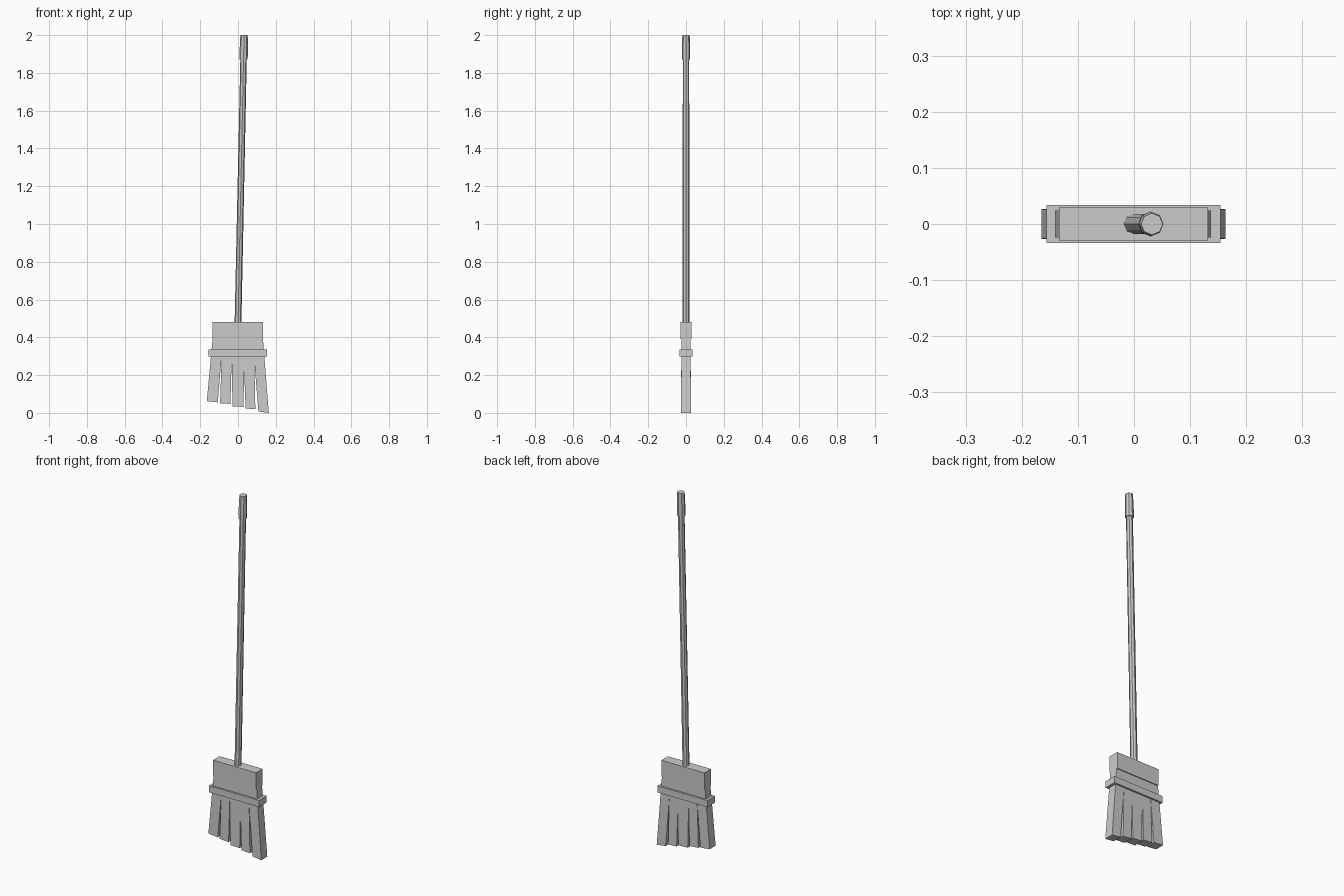
import bpy, bmesh
from math import sin, cos, pi

if "Cube" in bpy.data.objects:
    bpy.data.objects.remove(bpy.data.objects["Cube"])


def loft(name, rings):
    """Closed solid skinned through rings of equal point count, bottom to top."""
    bm = bmesh.new()
    loops = [[bm.verts.new(p) for p in ring] for ring in rings]
    n = len(loops[0])
    for a, b in zip(loops, loops[1:]):
        for i in range(n):
            j = (i + 1) % n
            bm.faces.new((a[i], a[j], b[j], b[i]))
    bm.faces.new(loops[0][::-1])
    bm.faces.new(loops[-1])
    bmesh.ops.recalc_face_normals(bm, faces=bm.faces[:])
    mesh = bpy.data.meshes.new(name)
    bm.to_mesh(mesh)
    bm.free()
    obj = bpy.data.objects.new(name, mesh)
    bpy.context.collection.objects.link(obj)
    return obj


def slab(x0, z0, x1, z1, d):
    """Four-point ring running from (x0, z0) to (x1, z1), half depth d."""
    return [(x0, -d, z0), (x1, -d, z1), (x1, d, z1), (x0, d, z0)]


def pole_ring(z, r, n=8):
    """Octagon around the leaning handle axis."""
    cx = 0.032 * (z - 0.48) / 1.52
    return [(cx + r * sin(2 * pi * i / n), r * cos(2 * pi * i / n), z) for i in range(n)]


# Leaning octagonal handle and its grip
loft("handle", [pole_ring(0.44, 0.018), pole_ring(1.95, 0.017)])
loft("grip", [pole_ring(1.87, 0.022), pole_ring(1.92, 0.022), pole_ring(2.0, 0.0195)])

# Head block and binding band
loft("head_block", [slab(-0.134, 0.39, 0.132, 0.39, 0.029),
                    slab(-0.134, 0.482, 0.132, 0.482, 0.029)])
loft("binding_band", [slab(-0.156, 0.298, 0.154, 0.298, 0.034),
                      slab(-0.156, 0.335, 0.154, 0.335, 0.034)])

# Splayed bristle tufts: bottom x0, z0, x1, z1, then top x0, x1
tufts = [
    (-0.165, 0.062, -0.107, 0.056, -0.132, -0.077),
    (-0.095, 0.051, -0.040, 0.047, -0.082, -0.030),
    (-0.029, 0.034, 0.029, 0.032, -0.036, 0.036),
    (0.040, 0.023, 0.092, 0.020, 0.026, 0.083),
    (0.108, 0.007, 0.163, 0.000, 0.075, 0.130),
]
for k, (x0, z0, x1, z1, t0, t1) in enumerate(tufts):
    loft(f"bristle_tuft_{k + 1}", [slab(x0, z0, x1, z1, 0.0265),
                                   slab(t0, 0.42, t1, 0.42, 0.0235)])
